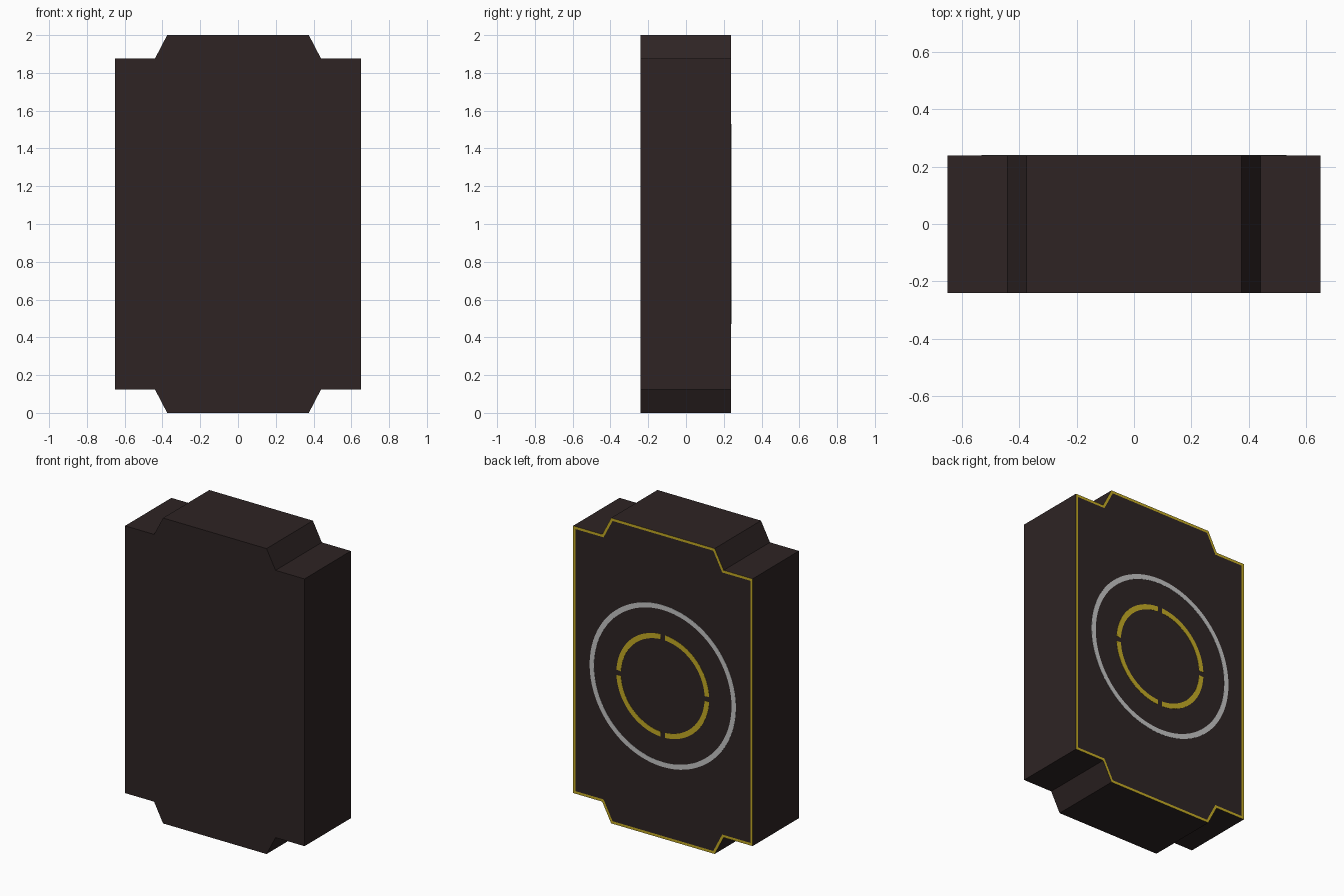
import bpy, bmesh, math

if "Cube" in bpy.data.objects:
    bpy.data.objects.remove(bpy.data.objects["Cube"])


def material(name, rgb):
    # sRGB 0-255 to linear
    lin = [((c / 255 + 0.055) / 1.055) ** 2.4 for c in rgb]
    m = bpy.data.materials.new(name)
    m.diffuse_color = (*lin, 1)
    m.use_nodes = True
    m.node_tree.nodes["Principled BSDF"].inputs["Base Color"].default_value = m.diffuse_color
    return m


DARK = material("dark_brown", (46, 36, 36))
GOLD = material("gold", (196, 170, 36))
GREY = material("light_grey", (196, 196, 196))


def make_object(name, bm, mats):
    bmesh.ops.recalc_face_normals(bm, faces=bm.faces)
    me = bpy.data.meshes.new(name)
    bm.to_mesh(me)
    bm.free()
    for m in mats:
        me.materials.append(m)
    ob = bpy.data.objects.new(name, me)
    bpy.context.collection.objects.link(ob)
    return ob


def extrude_profile(bm, pts, y0, y1):
    face = bm.faces.new([bm.verts.new((x, y0, z)) for x, z in pts])
    out = bmesh.ops.extrude_face_region(bm, geom=[face])["geom"]
    for v in out:
        if isinstance(v, bmesh.types.BMVert):
            v.co.y = y1


# Slab body: mirrored quarter profile with raised tabs at top and bottom
quarter = [(0.65, 0.875), (0.44, 0.875), (0.375, 1.0)]
half = [(x, -z) for x, z in reversed(quarter)] + quarter
profile = [(x, z + 1) for x, z in half] + [(-x, z + 1) for x, z in reversed(half)]
bm = bmesh.new()
extrude_profile(bm, profile, -0.24, 0.239)
bmesh.ops.recalc_face_normals(bm, faces=bm.faces)

# Gold trim inset along the edge of the back face
back = [f for f in bm.faces if f.normal.y > 0.9]
rim = bmesh.ops.inset_individual(bm, faces=back, thickness=0.017, use_even_offset=True)["faces"]
for f in rim:
    f.material_index = 1
make_object("slab_body", bm, [DARK, GOLD])


# Thin arc plates on the back face
def arc_plate(bm, r0, r1, a0, a1, steps):
    y0, y1 = 0.2385, 0.2405
    angles = [a0 + (a1 - a0) * i / steps for i in range(steps + 1)]
    rows = []
    for a in angles:
        rows.append([bm.verts.new((r * math.cos(a), y, 1 + r * math.sin(a)))
                     for r, y in ((r0, y0), (r1, y0), (r1, y1), (r0, y1))])
    for p, q in zip(rows, rows[1:]):
        for k in range(4):
            n = (k + 1) % 4
            bm.faces.new((p[k], p[n], q[n], q[k]))
    bm.faces.new(rows[0])
    bm.faces.new(rows[-1][::-1])


# Outer grey ring, two halves meeting at the sides
bm = bmesh.new()
for i in range(2):
    arc_plate(bm, 0.498, 0.53, i * math.pi, (i + 1) * math.pi, 40)
make_object("outer_ring", bm, [GREY])

# Inner gold ring, four arcs with small gaps
bm = bmesh.new()
gap = 0.05
for i in range(4):
    arc_plate(bm, 0.303, 0.336, i * math.pi / 2 + gap, (i + 1) * math.pi / 2 - gap, 18)
make_object("inner_ring", bm, [GOLD])
